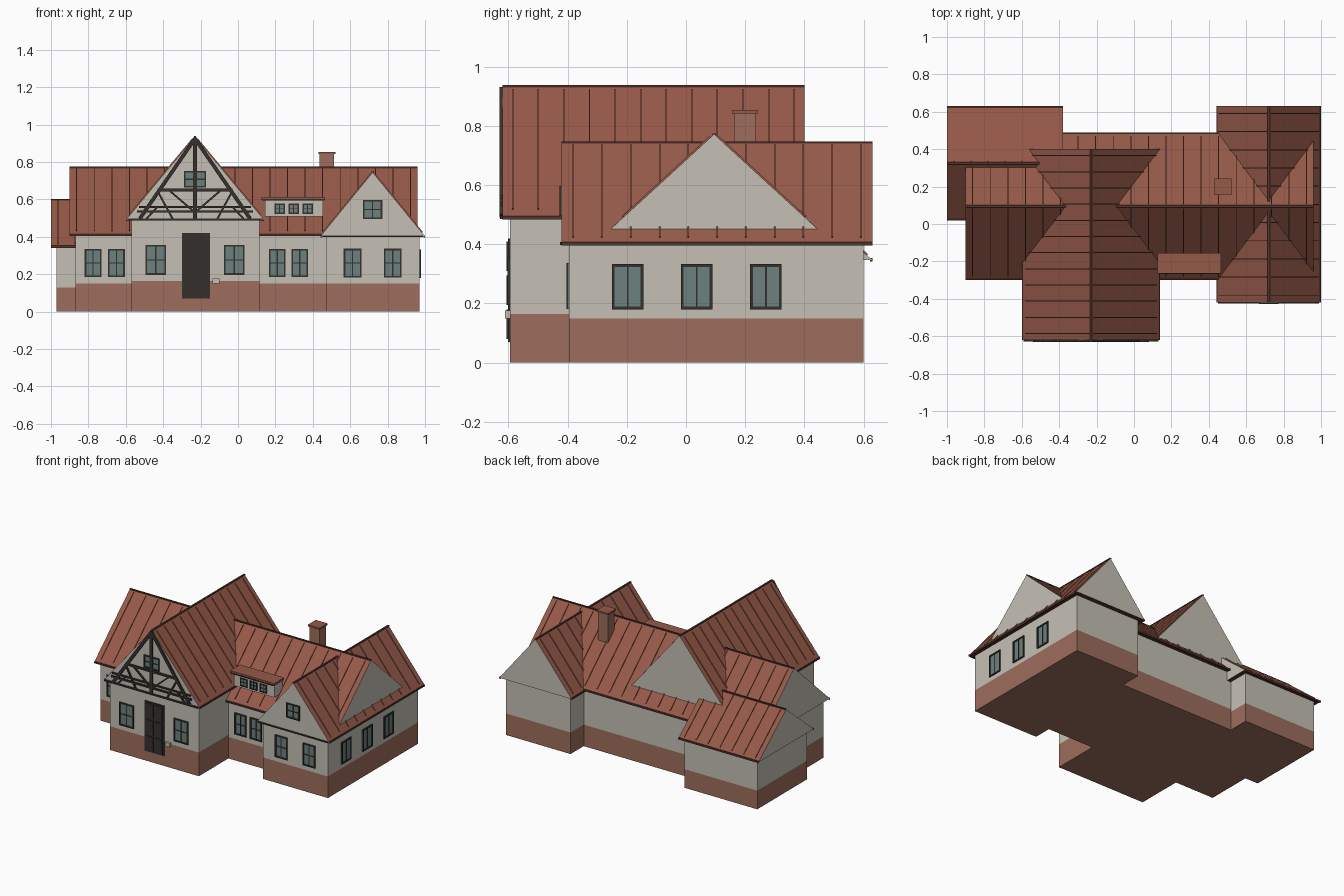
import bpy, bmesh
from mathutils import Vector, Matrix

if "Cube" in bpy.data.objects:
    bpy.data.objects.remove(bpy.data.objects["Cube"])


def material(name, rgb):
    m = bpy.data.materials.new(name)
    m.diffuse_color = (*rgb, 1)
    m.use_nodes = True
    m.node_tree.nodes["Principled BSDF"].inputs["Base Color"].default_value = m.diffuse_color
    return m


WALL = material("plaster", (0.56, 0.53, 0.46))
BASE = material("brick", (0.34, 0.155, 0.11))
ROOF = material("roof_tile", (0.30, 0.10, 0.066))
TRIM = material("dark_roof_trim", (0.09, 0.035, 0.027))
DARK = material("dark_timber", (0.035, 0.03, 0.026))
GLASS = material("glass", (0.15, 0.22, 0.21))


def finish(name, bm, *mats):
    bmesh.ops.recalc_face_normals(bm, faces=bm.faces)
    me = bpy.data.meshes.new(name)
    bm.to_mesh(me)
    bm.free()
    for m in mats:
        me.materials.append(m)
    ob = bpy.data.objects.new(name, me)
    bpy.context.collection.objects.link(ob)
    return ob


def add_box(bm, lo, hi):
    lo, hi = Vector(lo), Vector(hi)
    bmesh.ops.create_cube(bm, size=1, matrix=Matrix.Translation((lo + hi) / 2)
                          @ Matrix.Diagonal((*(hi - lo), 1)))


def boxes(name, mat, *pairs):
    bm = bmesh.new()
    for lo, hi in pairs:
        add_box(bm, lo, hi)
    return finish(name, bm, mat)


def add_beam(bm, p, q, side, width, height):
    """Bar from p to q; width runs along the side vector."""
    p, q, side = Vector(p), Vector(q), Vector(side)
    d = (q - p).normalized()
    rot = Matrix((d, side, d.cross(side))).transposed().to_4x4()
    bmesh.ops.create_cube(bm, size=1, matrix=Matrix.Translation((p + q) / 2) @ rot
                          @ Matrix.Diagonal(((q - p).length, width, height, 1)))


def gable_roof(name, axis, mid, half, z0, z1, a0, a1, ribs):
    """Closed gable prism with plaster ends, standing ribs, ridge cap and eave boards."""
    def pt(u, v, z):
        return Vector((u, v, z)) if axis == 'y' else Vector((v, u, z))
    bm = bmesh.new()
    ends = [[bm.verts.new(pt(mid + s * half, a, z)) for s, z in ((-1, z0), (0, z1), (1, z0))]
            for a in (a0, a1)]
    for e in ends:
        bm.faces.new(e).material_index = 1
    for i in range(3):
        j = (i + 1) % 3
        f = bm.faces.new((ends[0][i], ends[0][j], ends[1][j], ends[1][i]))
        f.material_index = 2 if i == 2 else 0
    finish(name + "_roof", bm, ROOF, WALL, TRIM)

    bm = bmesh.new()
    step = (a1 - a0) / (ribs - 0.2)
    for k in range(ribs):
        a = a0 + step * (k + 0.4)
        for s in (-1, 1):
            ends = [pt(mid + s * half * t, a, z1 + (z0 - z1) * t) for t in (0.03, 0.94)]
            add_beam(bm, *ends, pt(0, 1, 0), 0.005, 0.012)
    finish(name + "_roof_ribs", bm, ROOF)

    bm = bmesh.new()
    add_beam(bm, pt(mid, a0, z1), pt(mid, a1, z1), pt(1, 0, 0), 0.012, 0.006)
    for s in (-1, 1):
        u = mid + s * (half - 0.004)
        add_beam(bm, pt(u, a0, z0), pt(u, a1, z0), pt(1, 0, 0), 0.008, 0.012)
    finish(name + "_ridge_and_eaves", bm, TRIM)


def block(name, x0, x1, y0, y1, base, top):
    boxes(name + "_base", BASE, ((x0, y0, 0), (x1, y1, base)))
    boxes(name + "_walls", WALL, ((x0, y0, base), (x1, y1, top)))


def window(name, axis, face, u0, u1, z0, z1, cross=0.5, bars=1, t=0.009):
    """Framed window on a front wall (axis 'y') or right wall (axis 'x')."""
    def bar(a, b, c, d, out):
        if axis == 'y':
            return (a, face - out, c), (b, face + 0.004, d)
        return (face - 0.004, a, c), (face + out, b, d)
    boxes(name + "_glass", GLASS, bar(u0, u1, z0, z1, 0.003))
    parts = [bar(u0, u0 + t, z0, z1, 0.008), bar(u1 - t, u1, z0, z1, 0.008),
             bar(u0, u1, z0, z0 + t, 0.008), bar(u0, u1, z1 - t, z1, 0.008)]
    for i in range(bars):
        m = u0 + (u1 - u0) * (i + 1) / (bars + 1)
        parts.append(bar(m - t / 3, m + t / 3, z0, z1, 0.006))
    if cross:
        m = z0 + (z1 - z0) * cross
        parts.append(bar(u0, u1, m - t / 3, m + t / 3, 0.006))
    boxes(name + "_frame", DARK, *parts)


# Wall blocks
block("main", -0.87, 0.93, -0.27, 0.455, 0.15, 0.41)
block("entrance_wing", -0.57, 0.115, -0.595, 0.37, 0.165, 0.49)
block("right_wing", 0.47, 0.97, -0.395, 0.60, 0.15, 0.40)
block("rear_wing", -0.97, -0.41, 0.05, 0.60, 0.13, 0.35)

# Roofs
gable_roof("main", 'x', 0.095, 0.395, 0.41, 0.772, -0.90, 0.96, 20)
gable_roof("entrance_wing", 'y', -0.23, 0.37, 0.49, 0.935, -0.62, 0.40, 12)
gable_roof("right_wing", 'y', 0.72, 0.28, 0.402, 0.745, -0.42, 0.63, 11)
gable_roof("rear_wing", 'x', 0.325, 0.305, 0.347, 0.60, -1.0, -0.38, 7)

# Boards under the front gables
boxes("gable_boards", DARK, ((-0.59, -0.628, 0.486), (0.13, -0.618, 0.497)),
      ((0.45, -0.425, 0.398), (0.99, -0.418, 0.408)))

# Half-timbering on the entrance gable
bm = bmesh.new()
cx = -0.23
bars = [((0, 0.49), (0, 0.93), 0.02),
        ((-0.30, 0.56), (0.30, 0.56), 0.010),
        ((-0.31, 0.535), (0.31, 0.535), 0.012),
        ((-0.20, 0.65), (0.20, 0.65), 0.014)]
for s in (-1, 1):
    bars += [((0, 0.925), (s * 0.295, 0.497), 0.02),
             ((0, 0.53), (s * 0.14, 0.65), 0.010),
             ((s * 0.12, 0.497), (s * 0.20, 0.645), 0.010),
             ((s * 0.20, 0.56), (s * 0.26, 0.497), 0.010)]
for (xa, za), (xb, zb), w in bars:
    add_beam(bm, (cx + xa, -0.624, za), (cx + xb, -0.624, zb), (0, 1, 0), 0.012, w)
finish("gable_timbers", bm, DARK)

# Front windows
for i, x in enumerate((-0.82, -0.695, 0.165, 0.285)):
    window(f"main_window_{i}", 'y', -0.27, x, x + 0.09, 0.185, 0.335)
for i, x in enumerate((-0.495, -0.075)):
    window(f"entrance_window_{i}", 'y', -0.595, x, x + 0.11, 0.197, 0.357)
for i, x in enumerate((0.565, 0.78)):
    window(f"right_wing_window_{i}", 'y', -0.395, x, x + 0.095, 0.182, 0.337)
window("entrance_gable_window", 'y', -0.62, -0.29, -0.17, 0.663, 0.752)
window("right_gable_window", 'y', -0.42, 0.668, 0.772, 0.495, 0.597)

# Right side windows
for i, y in enumerate((-0.25, -0.017, 0.217)):
    window(f"side_window_{i}", 'x', 0.97, y, y + 0.106, 0.18, 0.333, cross=0)

# Front door with raised panels, and a small mailbox
boxes("front_door", DARK, ((-0.30, -0.601, 0.07), (-0.15, -0.59, 0.42)))
boxes("door_panels", DARK, *[((x, -0.606, z), (x + 0.06, -0.60, z + 0.10))
                             for x in (-0.29, -0.22) for z in (0.08, 0.195, 0.31)])
boxes("mailbox", WALL, ((-0.135, -0.612, 0.15), (-0.10, -0.59, 0.176)))

# Dormer
boxes("dormer_walls", WALL, ((0.145, -0.25, 0.508), (0.455, -0.16, 0.597)))
boxes("dormer_roof", ROOF, ((0.125, -0.265, 0.597), (0.465, -0.155, 0.613)))
boxes("dormer_trim", DARK, ((0.13, -0.267, 0.594), (0.46, -0.255, 0.602)))
for i, x in enumerate((0.195, 0.27, 0.345)):
    window(f"dormer_window_{i}", 'y', -0.25, x, x + 0.055, 0.522, 0.578, cross=0.5, t=0.007)

# Chimney
boxes("chimney", BASE, ((0.437, 0.163, 0.58), (0.513, 0.235, 0.842)))
boxes("chimney_cap", ROOF, ((0.43, 0.155, 0.842), (0.52, 0.243, 0.854)))
